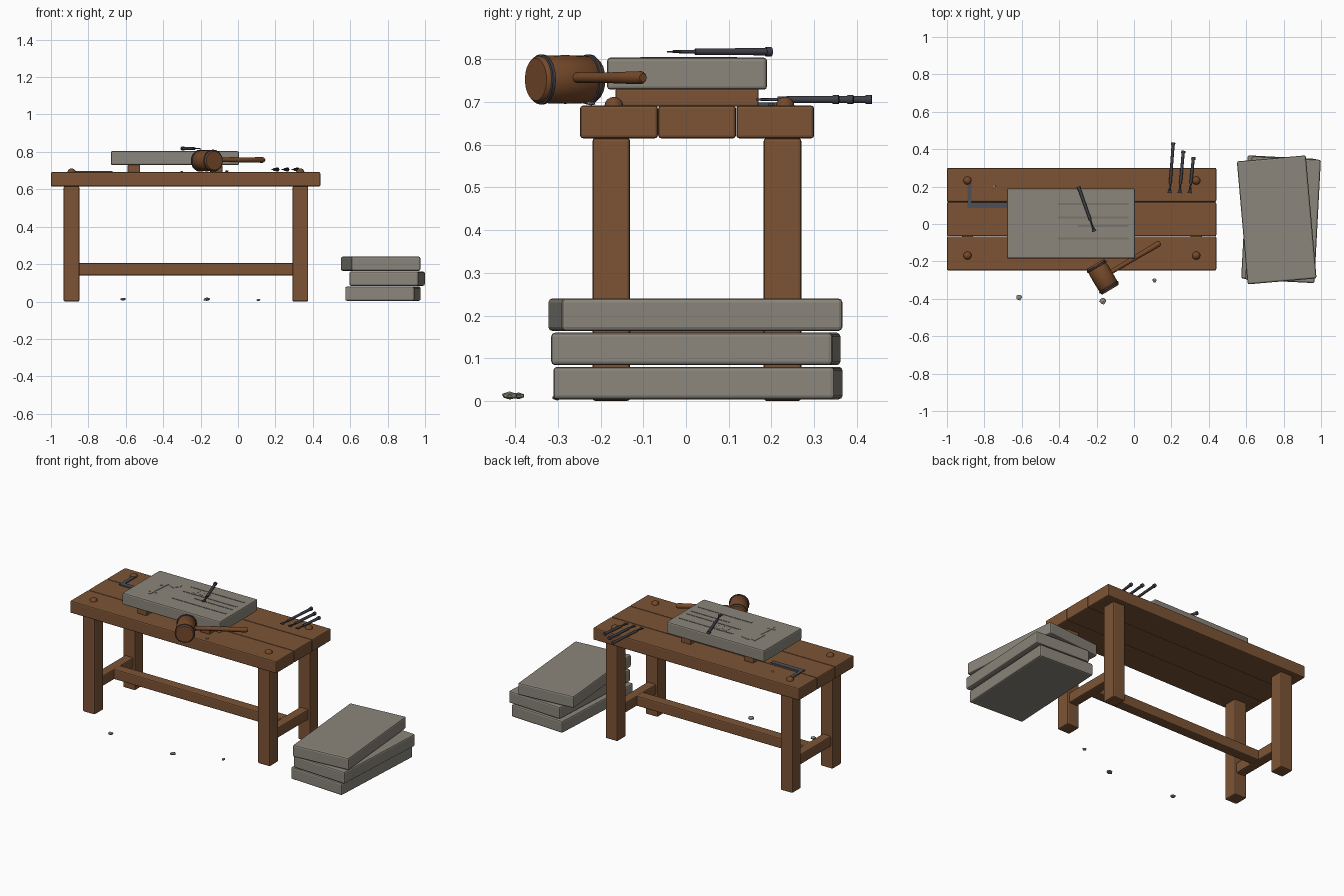
import bpy, bmesh, math, random
from mathutils import Vector, Matrix

random.seed(4)
if "Cube" in bpy.data.objects:
    bpy.data.objects.remove(bpy.data.objects["Cube"], do_unlink=True)


def material(name, rgb):
    m = bpy.data.materials.new(name)
    m.use_nodes = True
    m.diffuse_color = (*rgb, 1)
    m.node_tree.nodes["Principled BSDF"].inputs["Base Color"].default_value = (*rgb, 1)
    return m


WOOD = material("bench wood", (0.20, 0.088, 0.036))
DARK_WOOD = material("mallet wood", (0.18, 0.067, 0.023))
STONE = material("stone", (0.26, 0.24, 0.20))
CARVED = material("carved stone", (0.19, 0.176, 0.147))
IRON = material("dark iron", (0.05, 0.05, 0.066))
STEEL = material("square steel", (0.075, 0.08, 0.10))


def finish(name, bm, mat, smooth=False):
    bmesh.ops.recalc_face_normals(bm, faces=bm.faces)
    mesh = bpy.data.meshes.new(name)
    bm.to_mesh(mesh)
    bm.free()
    mesh.materials.append(mat)
    obj = bpy.data.objects.new(name, mesh)
    bpy.context.collection.objects.link(obj)
    if smooth:
        bpy.ops.object.select_all(action='DESELECT')
        obj.select_set(True)
        bpy.context.view_layer.objects.active = obj
        bpy.ops.object.shade_smooth_by_angle(angle=math.radians(40))
    return obj


def box(name, x, y, z, mat, bevel=0.007, turn=0):
    """Bevelled block from (min, max) ranges, turned about its own centre."""
    size = [b - a for a, b in (x, y, z)]
    bm = bmesh.new()
    bmesh.ops.create_cube(bm, size=1)
    bmesh.ops.scale(bm, vec=size, verts=bm.verts)
    obj = finish(name, bm, mat)
    obj.location = [(a + b) / 2 for a, b in (x, y, z)]
    obj.rotation_euler.z = math.radians(turn)
    if bevel:
        mod = obj.modifiers.new("soft edges", 'BEVEL')
        mod.width, mod.segments = bevel, 2
    return obj


def lathe(name, profile, origin, direction, mat, sides=16):
    """Turned part: (distance, radius) pairs along a direction."""
    bm = bmesh.new()
    rings = []
    for t, r in profile:
        angles = [math.tau * i / sides for i in range(sides)]
        rings.append([bm.verts.new((r * math.cos(a), r * math.sin(a), t)) for a in angles])
    for low, high in zip(rings, rings[1:]):
        for i in range(sides):
            j = (i + 1) % sides
            bm.faces.new((low[i], low[j], high[j], high[i]))
    bm.faces.new(rings[0])
    bm.faces.new(rings[-1])
    turn = Vector(direction).to_track_quat('Z', 'Y').to_matrix().to_4x4()
    bm.transform(Matrix.Translation(origin) @ turn)
    return finish(name, bm, mat, smooth=True)


def plate(name, points, z, height, mat):
    """Flat outline given thickness."""
    bm = bmesh.new()
    face = bm.faces.new([bm.verts.new((x, y, z)) for x, y in points])
    new = bmesh.ops.extrude_face_region(bm, geom=[face])["geom"]
    bmesh.ops.translate(bm, vec=(0, 0, height), verts=[v for v in new if isinstance(v, bmesh.types.BMVert)])
    return finish(name, bm, mat)


# Bench top
for i in range(3):
    y = -0.248 + i * 0.183
    box(f"top_plank_{i + 1}", (-1, 0.44), (y, y + 0.182), (0.615, 0.692), WOOD)

# Legs, pegs and end rails
for side, x in (("right", -0.89), ("left", 0.333)):
    for end, y in (("front", -0.175), ("back", 0.226)):
        box(f"{end}_{side}_leg", (x - 0.042, x + 0.042), (y - 0.044, y + 0.044), (0, 0.616), WOOD)
        dome = [(0.021 * math.sin(a), 0.022 * math.cos(a)) for a in (0, 0.4, 0.8, 1.2, 1.5)]
        lathe(f"{end}_{side}_peg", dome, (x, y + 0.006, 0.691), (0, 0, 1), DARK_WOOD)
    box(f"{side}_end_rail", (x - 0.03, x + 0.03), (-0.14, 0.19), (0.14, 0.205), WOOD)
box("long_rail", (-0.87, 0.31), (-0.007, 0.058), (0.14, 0.205), WOOD)

# Carved slab on its two battens
for i, x in enumerate((-0.557, -0.117)):
    box(f"batten_{i + 1}", (x - 0.033, x + 0.033), (-0.165, 0.17), (0.69, 0.731), WOOD, 0.004)
box("carved_slab", (-0.68, 0.005), (-0.185, 0.19), (0.729, 0.804), STONE, 0.008)
for i, y in enumerate((0.107, 0.034, -0.01, -0.078)):
    start = -0.30 if i == 2 else -0.405
    box(f"carved_line_{i + 1}", (start, -0.03), (y - 0.005, y + 0.005), (0.802, 0.806), CARVED, 0)
axe = [(-0.56, 0.115), (-0.53, 0.105), (-0.515, 0.12), (-0.46, 0.11), (-0.45, 0.07), (-0.48, 0.035),
       (-0.525, 0.055), (-0.535, -0.05), (-0.55, -0.05), (-0.54, 0.03), (-0.565, 0.02)]
plate("carved_axe", axe, 0.802, 0.004, STONE)
box("carved_cross_arm", (-0.57, -0.515), (-0.08, -0.068), (0.802, 0.806), STONE, 0)
box("carved_cross_post", (-0.549, -0.536), (-0.107, -0.05), (0.802, 0.806), STONE, 0)
for i in range(3):
    x = -0.35 + i * 0.04
    box(f"carved_mark_{i + 1}", (x, x + 0.026), (0.047, 0.095), (0.802, 0.805), STONE, 0)


# Chisels: thin shank, thick grip, collar and flared tip
def chisel(name, tip, butt, z, shank):
    tip, butt = Vector((*tip, z)), Vector((*butt, z))
    along = butt - tip
    n = along.length
    along.normalize()
    across = Vector((-along.y, along.x, 0))
    lathe(name, [(0.01, 0.0035), (shank, 0.004), (shank, 0.0075), (n - 0.014, 0.0085),
                 (n - 0.014, 0.011), (n, 0.011)], tip, along, IRON, 12)
    outline = [tip + along * d + across * w for d, w in
               ((0, 0.012), (0, -0.012), (0.03, -0.005), (0.03, 0.005))]
    plate(name + "_tip", [p.xy for p in outline], z - 0.002, 0.004, IRON)


for i, y in enumerate((0.435, 0.392, 0.358)):
    x = 0.19 + i * 0.054
    chisel(f"bench_chisel_{i + 1}", (x, 0.165), (x + 0.02, y), 0.706, 0.05)
chisel("slab_chisel", (-0.212, -0.04), (-0.297, 0.2), 0.818, 0.065)

# Metal square
plate("metal_square", [(-0.89, 0.085), (-0.67, 0.085), (-0.67, 0.115), (-0.87, 0.115),
                       (-0.87, 0.24), (-0.89, 0.24)], 0.691, 0.008, STEEL)

# Mallet
centre = Vector((-0.167, -0.283, 0.753))
grip = Vector((0.86, 0.51, 0)).normalized()
axis = Vector((grip.y, -grip.x, 0))
lathe("mallet_head", [(-0.08, 0.05), (-0.074, 0.055), (0, 0.057), (0.074, 0.055), (0.08, 0.05)],
      centre, axis, DARK_WOOD, 20)
for i, t in enumerate((-0.064, 0.064)):
    lathe(f"mallet_band_{i + 1}", [(t - 0.006, 0.054), (t - 0.004, 0.059), (t + 0.004, 0.059), (t + 0.006, 0.054)],
          centre, axis, IRON, 20)
lathe("mallet_handle", [(0, 0.012), (0.2, 0.013), (0.345, 0.016), (0.358, 0.01)],
      centre + Vector((0, 0, 0.004)), grip, DARK_WOOD, 10)

# Stacked stone blocks
for i, (x, y, turn) in enumerate(((0.775, 0.028, -3), (0.797, 0.023, -3), (0.763, 0.022, 5))):
    z = 0.004 + i * 0.08
    box(f"stone_block_{i + 1}", (x - 0.185, x + 0.185), (y - 0.33, y + 0.33), (z, z + 0.076), STONE, 0.009, turn)

# Stone chips
chips = [(-0.614, -0.392, 0.012, 0.018), (-0.167, -0.413, 0.012, 0.02), (0.11, -0.302, 0.008, 0.013),
         (-0.747, 0.2, 0.695, 0.009), (-0.06, -0.222, 0.697, 0.012), (-0.3, -0.03, 0.695, 0.009)]
for i, (x, y, z, r) in enumerate(chips):
    bm = bmesh.new()
    bmesh.ops.create_icosphere(bm, subdivisions=1, radius=r)
    for v in bm.verts:
        v.co *= random.uniform(0.8, 1.1)
        v.co.z *= 0.5
    bm.transform(Matrix.Translation((x, y, z)))
    finish(f"stone_chip_{i + 1}", bm, STONE)
